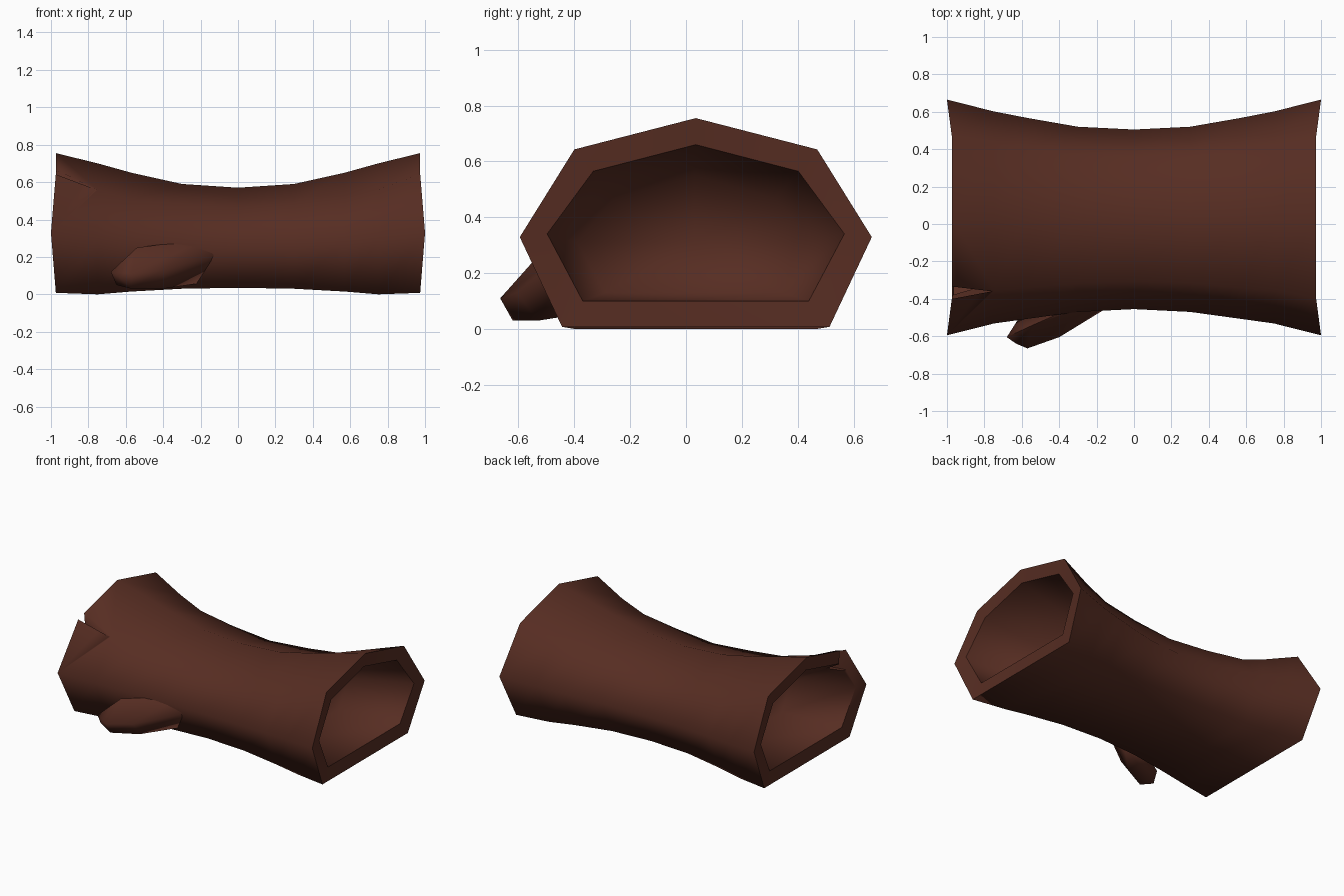
import bpy, bmesh, math

if "Cube" in bpy.data.objects:
    bpy.data.objects.remove(bpy.data.objects["Cube"])

bark = bpy.data.materials.new("dark bark brown")
bark.diffuse_color = (0.094, 0.026, 0.016, 1)
bark.use_nodes = True
bark.node_tree.nodes["Principled BSDF"].inputs["Base Color"].default_value = bark.diffuse_color


def make_object(name, bm):
    bmesh.ops.recalc_face_normals(bm, faces=bm.faces[:])
    mesh = bpy.data.meshes.new(name)
    bm.to_mesh(mesh)
    bm.free()
    mesh.materials.append(bark)
    obj = bpy.data.objects.new(name, mesh)
    bpy.context.collection.objects.link(obj)
    return obj


def hull(name, points):
    bm = bmesh.new()
    verts = [bm.verts.new(p) for p in points]
    bmesh.ops.convex_hull(bm, input=verts)
    loose = [v for v in bm.verts if not v.link_faces]
    bmesh.ops.delete(bm, geom=loose, context='VERTS')
    return make_object(name, bm)


def smooth(obj, degrees):
    bpy.ops.object.select_all(action='DESELECT')
    obj.select_set(True)
    bpy.context.view_layer.objects.active = obj
    bpy.ops.object.shade_smooth_by_angle(angle=math.radians(degrees))


def section(shoulder):
    """Seven-sided cross-section: y in -1..1, height in 0..1."""
    return [(0, 1), (0.69, shoulder), (1, 0.43), (0.76, 0),
            (-0.76, 0), (-1, 0.43), (-0.69, shoulder)]


# Log: rings of (x, centre y, half width, bottom, top, shoulder, extra x at the widest corners)
half = [(0.30, 0.025, 0.495, 0.03, 0.59, 0.81, 0), (0.57, 0.03, 0.537, 0.015, 0.65, 0.77, 0),
        (0.75, 0.035, 0.567, 0.0, 0.70, 0.80, 0),
        (0.974, 0.035, 0.63, 0.008, 0.755, 0.85, 0.026),    # outer rim
        (0.965, 0.035, 0.532, 0.10, 0.66, 0.83, 0.02),      # inner rim
        (0.55, 0.03, 0.42, 0.13, 0.55, 0.8, 0)]             # end of the hollow
rings = [(-x, c, w, b, t, s, -e) for x, c, w, b, t, s, e in reversed(half)]
rings += [(0, 0.025, 0.48, 0.035, 0.57, 0.80, 0)] + half

bm = bmesh.new()
loops = []
for x, c, w, b, t, s, e in rings:
    loops.append([bm.verts.new((x + (e if abs(y) == 1 else 0), c + y * w, b + (t - b) * z))
                  for y, z in section(s)])
n = 7
for a, b in zip(loops, loops[1:]):
    for i in range(n):
        j = (i + 1) % n
        bm.faces.new((a[i], a[j], b[j], b[i]))
for loop, x in ((loops[0], -0.53), (loops[-1], 0.53)):   # closed ends of the hollows
    tip = bm.verts.new((x, 0.03, 0.31))
    for i in range(n):
        bm.faces.new((loop[i], loop[(i + 1) % n], tip))
log = make_object("hollow_log", bm)

# Crack in the wall at the left end
cutter = hull("crack_cutter", [(-1.05, -0.415, 0.5), (-1.05, -0.325, 0.5),
                               (-1.05, -0.415, 0.85), (-1.05, -0.325, 0.85),
                               (-0.76, -0.36, 0.5), (-0.76, -0.36, 0.85)])
cutter.hide_render = True
mod = log.modifiers.new("crack", 'BOOLEAN')
mod.operation = 'DIFFERENCE'
mod.solver = 'EXACT'
mod.object = cutter
bpy.context.view_layer.objects.active = log
bpy.ops.object.modifier_apply(modifier=mod.name)
bpy.data.objects.remove(cutter)
smooth(log, 82)

# Crisp edge around the inner rims
mesh = log.data
for edge in mesh.edges:
    xs = [abs(mesh.vertices[v].co.x) for v in edge.vertices]
    if all(min(abs(x - 0.965), abs(x - 0.985)) < 0.002 for x in xs):
        edge.use_edge_sharp = True

# Broken branch stub on the front, leaning to the left
stub = hull("branch_stub", [
    (-0.68, -0.605, 0.12), (-0.63, -0.64, 0.09), (-0.57, -0.665, 0.11),
    (-0.57, -0.62, 0.03), (-0.65, -0.58, 0.05), (-0.62, -0.51, 0.10),
    (-0.54, -0.54, 0.25), (-0.40, -0.605, 0.13), (-0.40, -0.53, 0.03),
    (-0.38, -0.47, 0.27), (-0.13, -0.44, 0.21), (-0.20, -0.34, 0.06),
    (-0.20, -0.43, 0.28)])
smooth(stub, 75)
